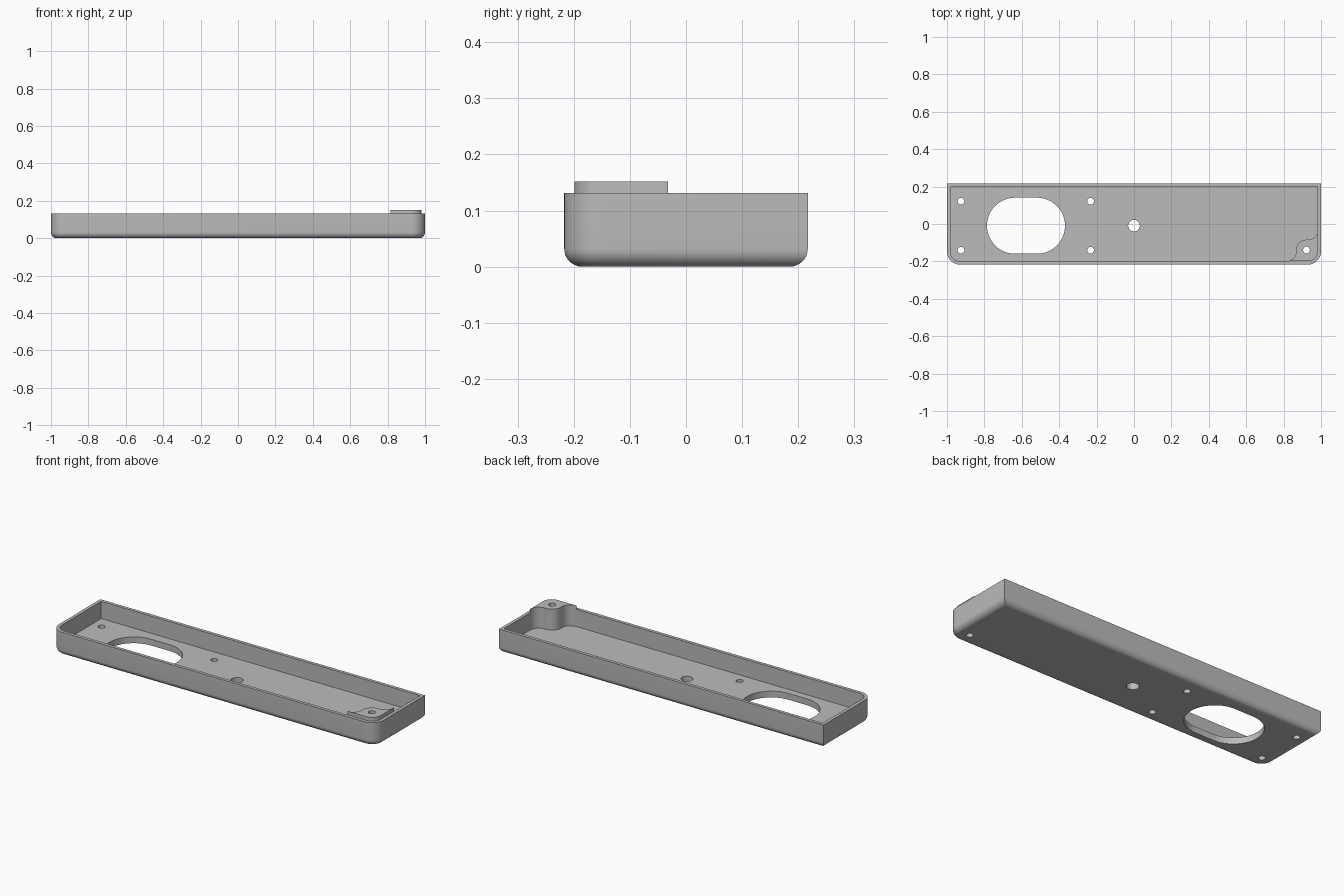
import bpy, bmesh
from math import radians, degrees, atan2, cos, sin

if "Cube" in bpy.data.objects:
    bpy.data.objects.remove(bpy.data.objects["Cube"])

W, D = 1.0, 0.217            # half width and half depth
RIM, FLOOR, BOSS_TOP = 0.131, 0.035, 0.152
WALL, CORNER, FILLET = 0.018, 0.07, 0.032
HOLE = 0.018

grey = bpy.data.materials.new("plain grey")
grey.use_nodes = True
colour = (0.5, 0.5, 0.5, 1)
grey.diffuse_color = colour
grey.node_tree.nodes["Principled BSDF"].inputs["Base Color"].default_value = colour


def arc(cx, cy, r, start, end, steps=16):
    angles = [radians(start + (end - start) * i / steps) for i in range(steps + 1)]
    return [(cx + r * cos(a), cy + r * sin(a)) for a in angles]


def circle(cx, cy, r):
    return arc(cx, cy, r, 0, 360, 32)[:-1]


def tray_outline(w, d, r):
    """Square back corners, rounded front corners."""
    return ([(w, d), (-w, d)] + arc(-w + r, -d + r, r, 180, 270)
            + arc(w - r, -d + r, r, 270, 360))


def prism(name, outline, z0, z1, fillet=0):
    bm = bmesh.new()
    base = bm.faces.new([bm.verts.new((x, y, z0)) for x, y in outline])
    top = bmesh.ops.extrude_face_region(bm, geom=[base])["geom"]
    bmesh.ops.translate(bm, vec=(0, 0, z1 - z0),
                        verts=[v for v in top if isinstance(v, bmesh.types.BMVert)])
    bmesh.ops.recalc_face_normals(bm, faces=bm.faces)
    if fillet:
        low = [e for e in bm.edges if all(abs(v.co.z - z0) < 1e-6 for v in e.verts)]
        bmesh.ops.bevel(bm, geom=low, offset=fillet, offset_type='OFFSET',
                        segments=8, profile=0.5, affect='EDGES')
    mesh = bpy.data.meshes.new(name)
    bm.to_mesh(mesh)
    bm.free()
    obj = bpy.data.objects.new(name, mesh)
    bpy.context.collection.objects.link(obj)
    return obj


def select(obj):
    bpy.ops.object.select_all(action='DESELECT')
    obj.select_set(True)
    bpy.context.view_layer.objects.active = obj


def cut(obj, outline, z0, z1):
    cutter = prism("cutter", outline, z0, z1)
    cutter.hide_render = True
    mod = obj.modifiers.new("cut", 'BOOLEAN')
    mod.operation, mod.solver, mod.object = 'DIFFERENCE', 'EXACT', cutter
    select(obj)
    bpy.ops.object.modifier_apply(modifier=mod.name)
    bpy.data.objects.remove(cutter)


def finish(obj):
    obj.data.materials.clear()
    obj.data.materials.append(grey)
    select(obj)
    bpy.ops.object.shade_smooth_by_angle(angle=radians(30))


# Tray shell with its cavity
tray = prism("tray", tray_outline(W, D, CORNER), 0, RIM, FILLET)
IW, ID, IR = W - WALL, D - WALL, CORNER - WALL
cut(tray, tray_outline(IW, ID, IR), FLOOR, 0.3)

# Long rounded opening, centre hole and screw holes in the floor
MID = -0.009
slot = arc(-0.519, MID, 0.15, -90, 90, 24) + arc(-0.636, MID, 0.15, 90, 270, 24)
bx, by = IW - 0.06, -ID + 0.06
holes = [slot, circle(0, MID, 0.031), circle(bx, by, HOLE)]
holes += [circle(x, MID + s * 0.131, HOLE) for x in (-0.925, -0.232) for s in (-1, 1)]
for outline in holes:
    cut(tray, outline, -0.1, 0.2)
finish(tray)

# Corner screw boss, blended into both walls by concave arcs
BR, SPREAD = 0.055, 0.107
R = (0.06 ** 2 + SPREAD ** 2 - BR ** 2) / (2 * (BR + 0.06))
c1 = (IW - R, by + SPREAD)
c2 = (bx - SPREAD, -ID + R)
a1 = degrees(atan2(c1[1] - by, c1[0] - bx))
a2 = degrees(atan2(c2[1] - by, c2[0] - bx)) % 360
boss_outline = (arc(*c1, R, 0, a1 - 180)
                + arc(bx, by, BR, a1, a2)[1:-1]
                + arc(*c2, R, a2 - 180, -90)
                + arc(IW - IR, -ID + IR, IR, -90, 0))
boss = prism("corner_boss", boss_outline, FLOOR, BOSS_TOP)
cut(boss, circle(bx, by, HOLE), -0.1, 0.3)
finish(boss)
